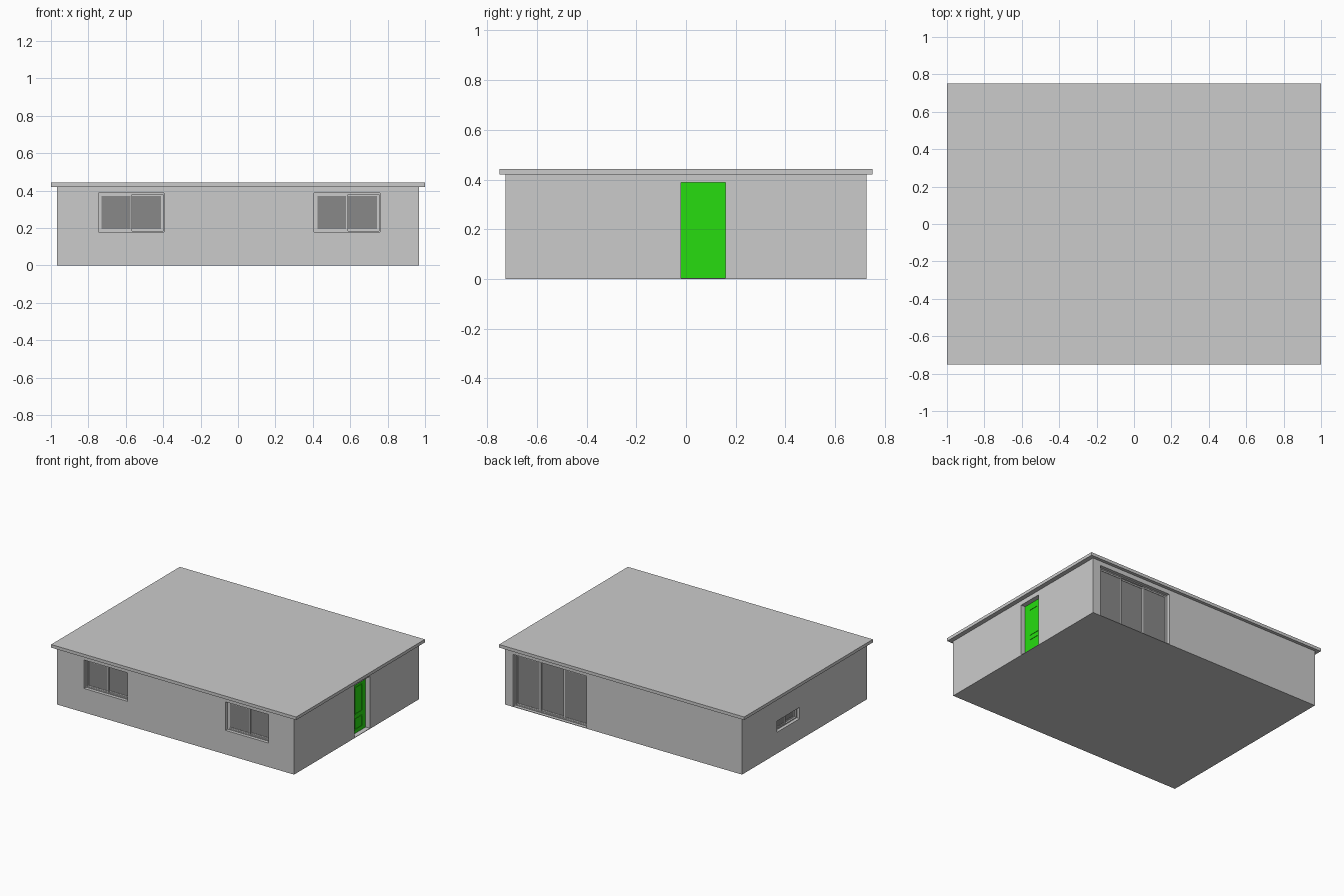
import bpy, bmesh
from math import radians
from mathutils import Matrix, Vector

if "Cube" in bpy.data.objects:
    bpy.data.objects.remove(bpy.data.objects["Cube"])

WX, WY, WALL_H, T = 0.967, 0.727, 0.42, 0.05   # half sizes, wall height, thickness


def material(name, rgb):
    m = bpy.data.materials.new(name)
    m.diffuse_color = (*rgb, 1)
    m.use_nodes = True
    m.node_tree.nodes["Principled BSDF"].inputs["Base Color"].default_value = m.diffuse_color
    return m


GREEN = material("green_paint", (0.02, 0.72, 0.005))
GLASS = material("dark_glass", (0.25, 0.25, 0.25))


def boxes(name, spans, mat=None, matrix=None):
    """One object made of boxes given as (x0, x1, y0, y1, z0, z1)."""
    bm = bmesh.new()
    for x0, x1, y0, y1, z0, z1 in spans:
        m = (Matrix.Translation(((x0 + x1) / 2, (y0 + y1) / 2, (z0 + z1) / 2))
             @ Matrix.Diagonal((x1 - x0, y1 - y0, z1 - z0, 1)))
        bmesh.ops.create_cube(bm, size=1, matrix=m)
    me = bpy.data.meshes.new(name)
    bm.to_mesh(me)
    bm.free()
    ob = bpy.data.objects.new(name, me)
    bpy.context.collection.objects.link(ob)
    if matrix:
        ob.matrix_world = matrix
    if mat:
        me.materials.append(mat)
    return ob


def ring(x0, x1, y0, y1, z0, z1, w):
    """Four bars of width w around a rectangle."""
    return [(x0, x0 + w, y0, y1, z0, z1), (x1 - w, x1, y0, y1, z0, z1),
            (x0 + w, x1 - w, y0, y1, z0, z0 + w), (x0 + w, x1 - w, y0, y1, z1 - w, z1)]


def wall_frame(angle, offset):
    """Local space of a wall: x along the wall, y inwards, z up."""
    r = Matrix.Rotation(radians(angle), 4, 'Z')
    return r @ Matrix.Translation(Vector((0, -offset, 0)))


FRONT, RIGHT = wall_frame(0, WY), wall_frame(90, WX)
BACK, LEFT = wall_frame(180, WY), wall_frame(-90, WX)

# wall shell with floor
walls = boxes("walls", [(-WX, WX, -WY, WY, 0, WALL_H)])


def cut(spans, matrix=None):
    cutter = boxes("cutter", [spans], matrix=matrix)
    cutter.hide_render = True
    mod = walls.modifiers.new("cut", 'BOOLEAN')
    mod.operation, mod.solver, mod.object = 'DIFFERENCE', 'EXACT', cutter
    bpy.context.view_layer.objects.active = walls
    bpy.ops.object.modifier_apply(modifier=mod.name)
    bpy.data.objects.remove(cutter)


cut((-WX + T, WX - T, -WY + T, WY - T, 0.01, 1))


def glazing(name, matrix, x0, x1, z0, z1, panes, w=0.010):
    """Wall opening filled with a frame and overlapping sliding sashes."""
    cut((x0, x1, -0.02, T + 0.01, z0, z1), matrix)
    e = w * 0.7
    boxes(name + "_frame", ring(x0, x1, 0.024, 0.048, z0, z1, e), matrix=matrix)
    a, b, c, d = x0 + e, x1 - e, z0 + e, z1 - e
    step = (b - a) / panes
    sashes, glass = [], []
    for i in range(panes):
        y = 0.027 + 0.01 * (i % 2)
        l = a + i * step - (w / 2 if i else 0)
        r = a + (i + 1) * step + (w / 2 if i < panes - 1 else 0)
        sashes += ring(l, r, y, y + 0.009, c, d, w)
        glass.append((l + w, r - w, y + 0.003, y + 0.006, c + w, d - w))
    boxes(name + "_sashes", sashes, matrix=matrix)
    boxes(name + "_glass", glass, GLASS, matrix)


# front windows, left side slot window, back sliding door
glazing("front_window_left", FRONT, -0.747, -0.395, 0.177, 0.387, 2)
glazing("front_window_right", FRONT, 0.407, 0.760, 0.177, 0.387, 2)
glazing("side_window", LEFT, -0.32, -0.055, 0.157, 0.240, 2)
glazing("sliding_door", BACK, -0.902, -0.302, 0.004, 0.387, 3)

# entrance door with raised panel mouldings
cut((-0.02, 0.158, -0.02, T + 0.01, 0.004, 0.387), RIGHT)
mouldings = []
for z0, z1 in ((0.030, 0.113), (0.143, 0.342)):
    mouldings += ring(0.026, 0.115, 0.032, 0.036, z0, z1, 0.005)
boxes("entrance_door", [(-0.02, 0.158, 0.035, 0.048, 0.004, 0.387)], GREEN, RIGHT)
boxes("door_mouldings", mouldings, GREEN, RIGHT)

# flat roof slab
boxes("roof", [(-1, 1, -0.75, 0.75, WALL_H, 0.443)])
